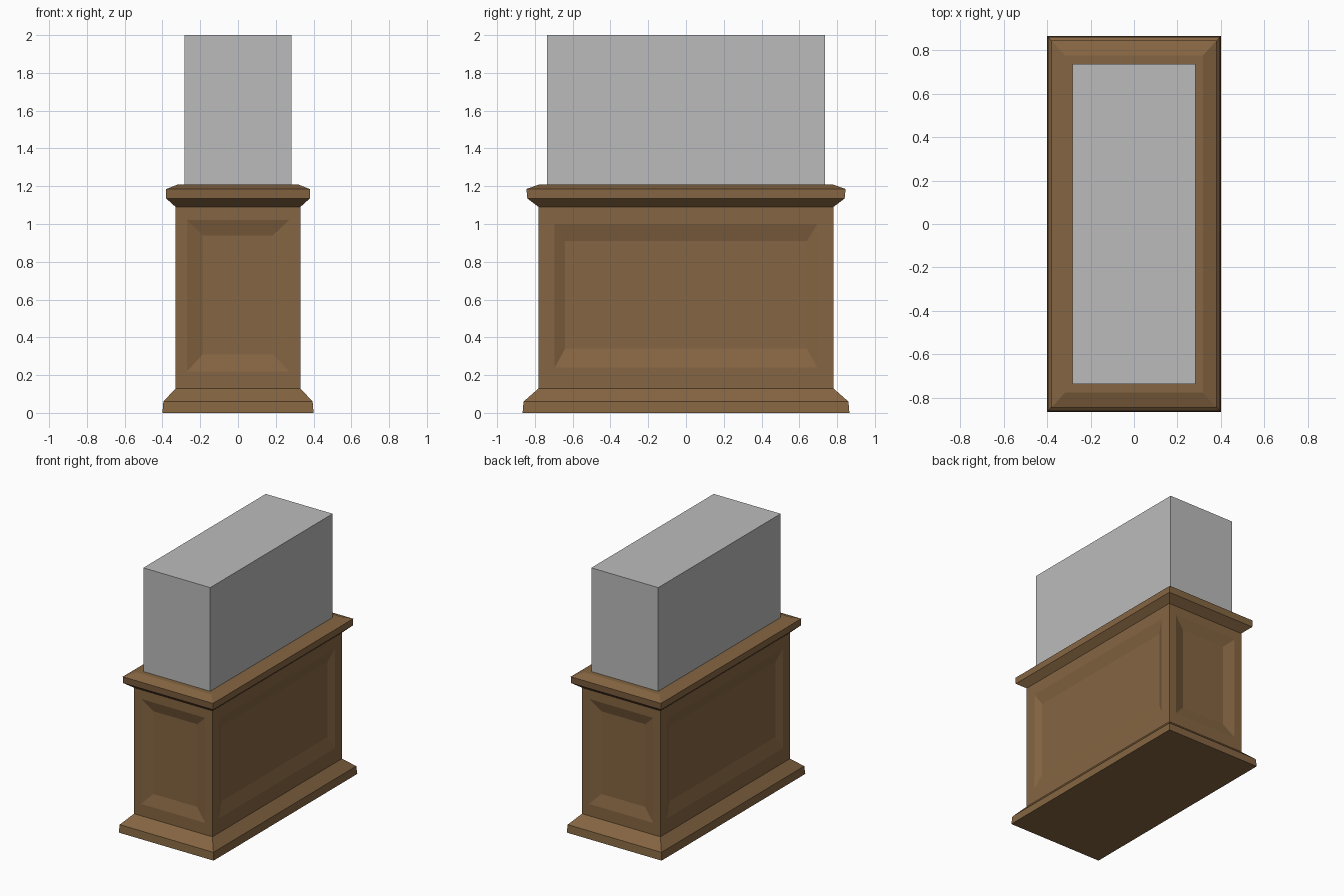
import bpy, bmesh

if "Cube" in bpy.data.objects:
    bpy.data.objects.remove(bpy.data.objects["Cube"])

def material(name, rgb):
    m = bpy.data.materials.new(name)
    m.diffuse_color = (*rgb, 1)
    m.use_nodes = True
    m.node_tree.nodes["Principled BSDF"].inputs["Base Color"].default_value = m.diffuse_color
    return m

WOOD = material("brown wood", (0.235, 0.13, 0.054))
GRAY = material("plain gray", (0.5, 0.5, 0.5))

def finish(bm, name, mat):
    bmesh.ops.recalc_face_normals(bm, faces=bm.faces[:])
    me = bpy.data.meshes.new(name)
    bm.to_mesh(me)
    bm.free()
    me.materials.append(mat)
    ob = bpy.data.objects.new(name, me)
    bpy.context.collection.objects.link(ob)
    return ob

def loft(rings):
    """Closed solid through rectangles given as (half x, half y, z)."""
    bm = bmesh.new()
    loops = [[bm.verts.new((sx * hx, sy * hy, z))
              for sx, sy in ((-1, -1), (1, -1), (1, 1), (-1, 1))]
             for hx, hy, z in rings]
    for a, b in zip(loops, loops[1:]):
        for i in range(4):
            j = (i + 1) % 4
            bm.faces.new((a[i], a[j], b[j], b[i]))
    bm.faces.new(loops[0][::-1])
    bm.faces.new(loops[-1])
    return bm

# base moulding
finish(loft([(0.40, 0.865, 0), (0.395, 0.86, 0.06), (0.33, 0.78, 0.13)]),
       "base_moulding", WOOD)

# body with a shallow sunken panel on each of the four sides
bm = loft([(0.33, 0.78, 0.13), (0.33, 0.78, 1.09)])
bm.normal_update()
bmesh.ops.recalc_face_normals(bm, faces=bm.faces[:])
sides = [f for f in bm.faces if abs(f.normal.z) < 0.5]
for f in sides:
    n = f.normal.copy()
    axis = 1 if abs(n.y) > 0.5 else 0      # direction the panel faces
    across = 1 - axis
    if axis == 1:   # narrow ends: half width, bottom, top, depth
        steps = [(0.27, 0.22, 1.02, 0), (0.185, 0.31, 0.94, 0.025)]
    else:           # long sides
        steps = [(0.695, 0.24, 1.0, 0), (0.64, 0.34, 0.91, 0.025)]
    for half, low, high, depth in steps:
        bmesh.ops.inset_individual(bm, faces=[f], thickness=0.02)
        for v in f.verts:
            v.co[across] = half if v.co[across] > 0 else -half
            v.co.z = high if v.co.z > 0.6 else low
            v.co[axis] -= n[axis] * depth
finish(bm, "panelled_body", WOOD)

# cap moulding
finish(loft([(0.33, 0.78, 1.09), (0.38, 0.84, 1.135),
             (0.38, 0.845, 1.185), (0.317, 0.775, 1.21)]),
       "cap_moulding", WOOD)

# plain block standing on the cap
finish(loft([(0.282, 0.737, 1.20), (0.282, 0.737, 2.0)]), "upper_block", GRAY)
